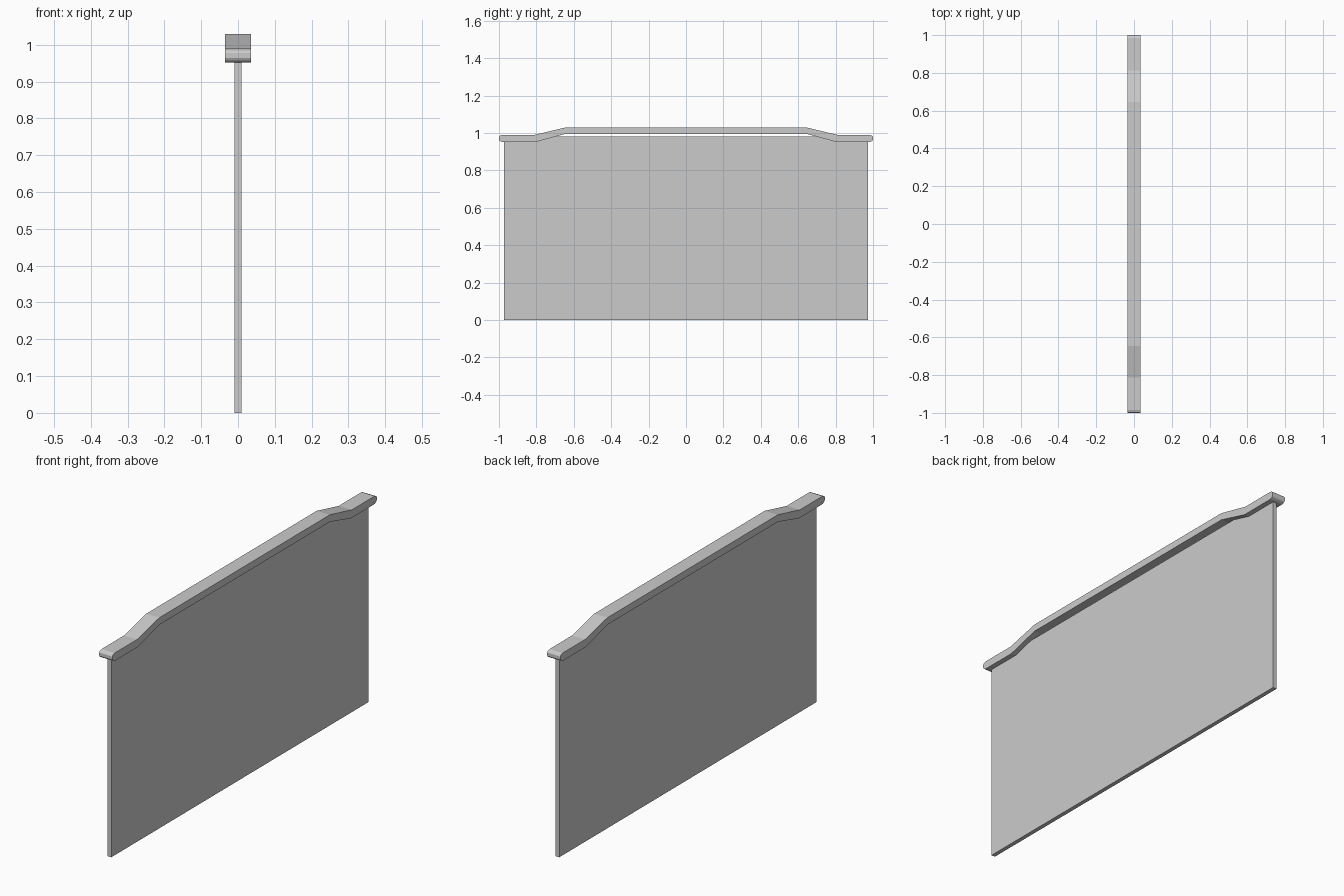
import bpy

if "Cube" in bpy.data.objects:
    bpy.data.objects.remove(bpy.data.objects["Cube"])


def extrude_profile(name, profile, half_width):
    """Extrude a closed (y, z) outline symmetrically along x."""
    n = len(profile)
    verts = [(x, y, z) for x in (-half_width, half_width) for y, z in profile]
    faces = [tuple(reversed(range(n))), tuple(range(n, 2 * n))]
    faces += [(i, (i + 1) % n, n + (i + 1) % n, n + i) for i in range(n)]
    mesh = bpy.data.meshes.new(name)
    mesh.from_pydata(verts, [], faces)
    obj = bpy.data.objects.new(name, mesh)
    bpy.context.collection.objects.link(obj)
    return obj


# Thin upright panel
extrude_profile("panel", [(-0.973, 0), (0.973, 0), (0.973, 0.98), (-0.973, 0.98)], 0.01)

# Cap rail, raised in the middle, with chamfered ends: right half mirrored to the left
bottom = [(0.645, 0.995), (0.805, 0.951), (0.984, 0.951)]
tip = [(0.996, 0.957), (1.0, 0.964), (1.0, 0.978), (0.996, 0.984)]
top = [(0.984, 0.989), (0.812, 0.989), (0.645, 1.029)]
half = bottom + tip + top
extrude_profile("cap_rail", half + [(-y, z) for y, z in reversed(half)], 0.035)
